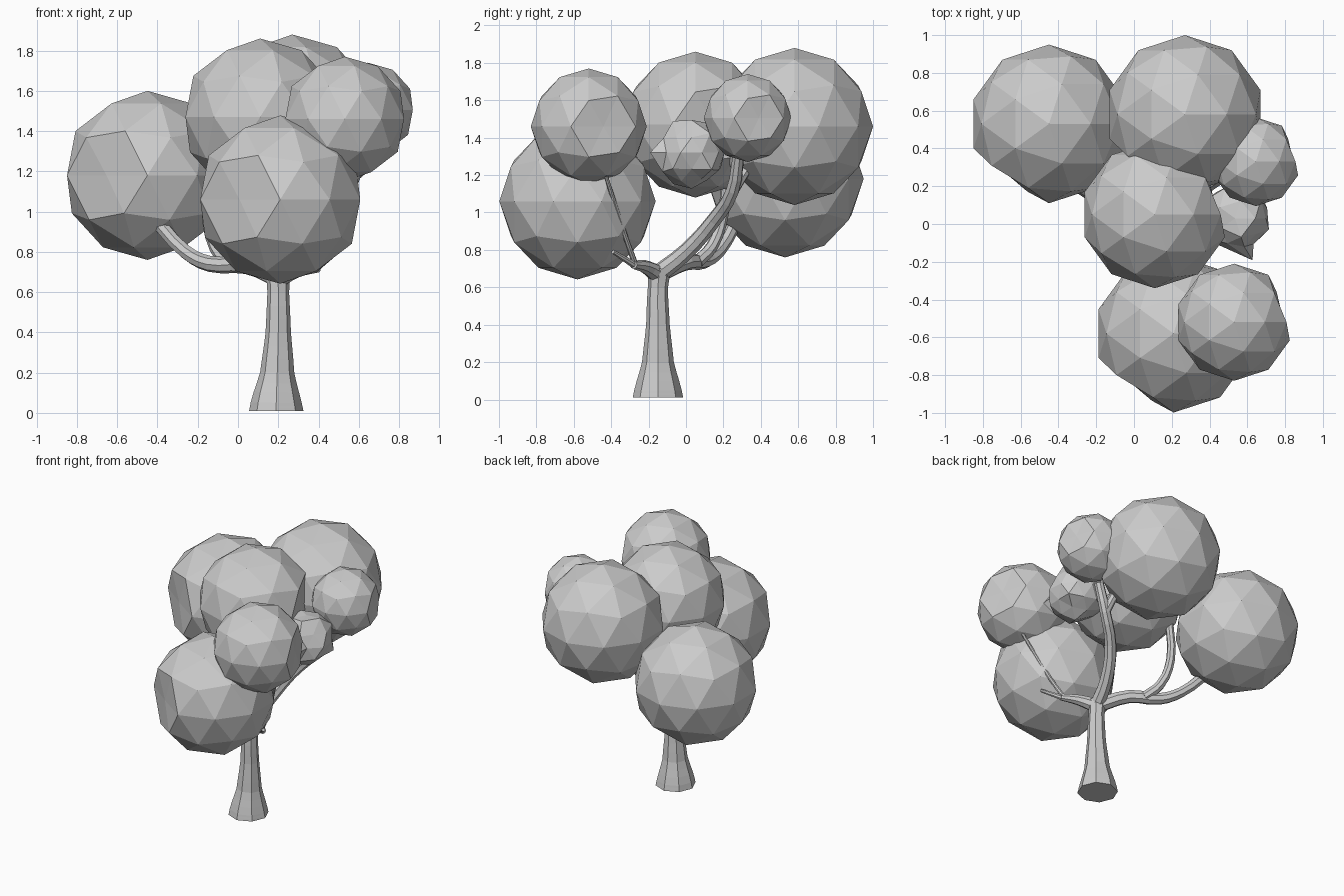
import bpy, bmesh, random
from math import radians
from mathutils import Vector, Matrix

random.seed(4)
cube = bpy.data.objects.get("Cube")
if cube:
    bpy.data.objects.remove(cube, do_unlink=True)

grey = bpy.data.materials.new("plain_grey")
grey.use_nodes = True
grey.diffuse_color = (0.6, 0.6, 0.6, 1)
grey.node_tree.nodes["Principled BSDF"].inputs["Base Color"].default_value = (0.6, 0.6, 0.6, 1)


def add_mesh(name, mesh):
    mesh.materials.clear()
    mesh.materials.append(grey)
    obj = bpy.data.objects.new(name, mesh)
    bpy.context.collection.objects.link(obj)
    return obj


def limb(name, points):
    """Eight-sided tapered limb through (x, y, z, radius) points."""
    curve = bpy.data.curves.new(name + "_path", "CURVE")
    curve.dimensions = "3D"
    curve.bevel_depth = 1
    curve.bevel_resolution = 2
    curve.resolution_u = 3
    curve.use_fill_caps = True
    spline = curve.splines.new("BEZIER")
    spline.bezier_points.add(len(points) - 1)
    spline.use_smooth = False
    for bp, (x, y, z, r) in zip(spline.bezier_points, points):
        bp.co = (x, y, z)
        bp.radius = r
        bp.handle_left_type = bp.handle_right_type = "AUTO"
    path = bpy.data.objects.new(name + "_path", curve)
    bpy.context.collection.objects.link(path)
    graph = bpy.context.evaluated_depsgraph_get()
    mesh = bpy.data.meshes.new_from_object(path.evaluated_get(graph))
    bpy.data.objects.remove(path, do_unlink=True)
    mesh.name = name
    return add_mesh(name, mesh)


def foliage(name, center, radius, turn=0, rough=0.0, spike=None):
    """Faceted leaf ball with one flattened patch, optionally crumpled."""
    bm = bmesh.new()
    bmesh.ops.create_icosphere(bm, subdivisions=2, radius=1)
    flat_dir = Vector((-0.59, -0.81, 0))
    patch = max(bm.verts, key=lambda v: v.co.dot(flat_dir))
    ring = [e.other_vert(patch).co for e in patch.link_edges]
    patch.co = sum(ring, Vector()) / len(ring)
    for v in bm.verts:
        v.co *= 1 + random.uniform(-rough, rough)
    if spike:
        tip = max(bm.verts, key=lambda v: v.co.dot(Vector(spike)))
        tip.co = Vector(spike)
    bm.transform(Matrix.Translation(center)
                 @ Matrix.Rotation(radians(turn), 4, "Z") @ Matrix.Scale(radius, 4))
    mesh = bpy.data.meshes.new(name)
    bm.to_mesh(mesh)
    bm.free()
    return add_mesh(name, mesh)


# Flared trunk
limb("trunk", [(0.19, -0.15, 0.01, 0.135), (0.19, -0.15, 0.05, 0.127),
               (0.195, -0.15, 0.2, 0.085), (0.2, -0.15, 0.4, 0.063),
               (0.2, -0.15, 0.6, 0.054), (0.2, -0.14, 0.7, 0.06)])

# Main boughs and their forks
limb("back_right_bough", [(0.2, -0.15, 0.67, 0.05), (0.24, 0.0, 0.79, 0.045),
                          (0.33, 0.15, 0.96, 0.04), (0.46, 0.25, 1.12, 0.037),
                          (0.54, 0.28, 1.3, 0.032)])
limb("back_right_fork", [(0.46, 0.25, 1.12, 0.034), (0.43, 0.34, 1.26, 0.028)])
limb("left_bough", [(0.2, -0.15, 0.67, 0.05), (0.04, 0.0, 0.735, 0.045),
                    (-0.14, 0.1, 0.74, 0.04), (-0.26, 0.18, 0.8, 0.036),
                    (-0.41, 0.27, 0.96, 0.036)])
limb("left_fork", [(-0.04, 0.06, 0.735, 0.036), (-0.11, 0.14, 0.82, 0.033),
                   (-0.15, 0.2, 1.0, 0.03), (-0.12, 0.22, 1.28, 0.027)])
limb("front_bough", [(0.2, -0.15, 0.67, 0.05), (0.3, -0.22, 0.71, 0.036),
                     (0.4, -0.28, 0.72, 0.022)])

# Thin front twigs
limb("tall_twig", [(0.38, -0.27, 0.72, 0.016), (0.46, -0.32, 0.86, 0.014),
                   (0.61, -0.43, 1.2, 0.011)])
limb("low_twig", [(0.38, -0.27, 0.715, 0.02), (0.48, -0.39, 0.79, 0.012)])

# Leaf balls
foliage("left_foliage", (-0.45, 0.53, 1.18), 0.42)
foliage("back_foliage", (0.27, 0.58, 1.46), 0.42)
foliage("center_foliage", (0.11, 0.05, 1.47), 0.39, 144)
foliage("front_foliage", (0.21, -0.58, 1.06), 0.418)
foliage("front_right_foliage", (0.53, -0.52, 1.46), 0.31, 144)
foliage("right_foliage", (0.645, 0.33, 1.505), 0.235, 144)
foliage("crumpled_foliage", (0.535, 0.03, 1.32), 0.185, 0, 0.12, (0.5, -1.2, 0))
